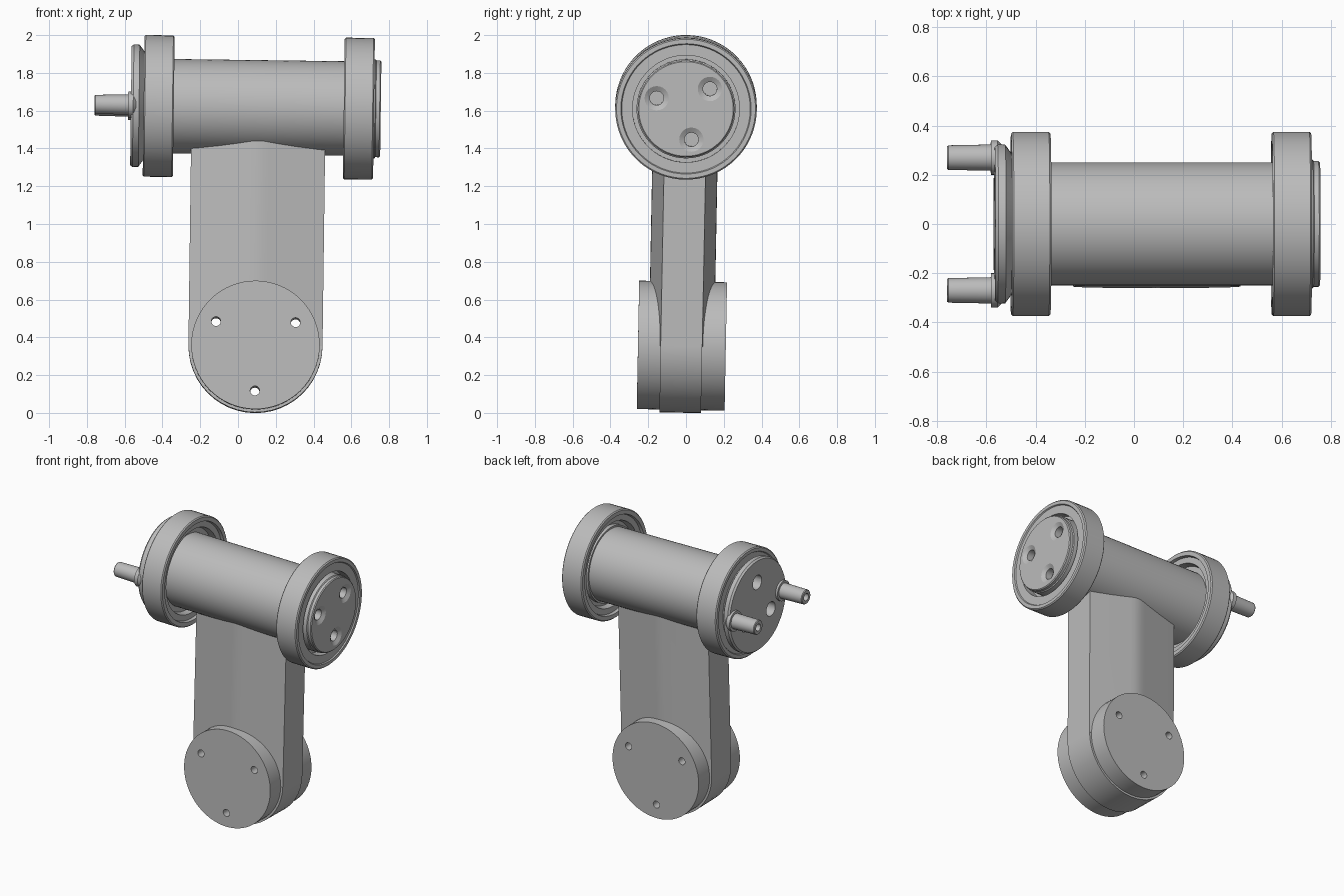
import bpy, bmesh
from math import radians, cos, sin, pi
from mathutils import Matrix, Vector

if "Cube" in bpy.data.objects:
    bpy.data.objects.remove(bpy.data.objects["Cube"])

# One grey metal for everything
metal = bpy.data.materials.new("grey_metal")
metal.use_nodes = True
GREY = (0.5, 0.5, 0.5, 1)
metal.diffuse_color = GREY
metal.node_tree.nodes["Principled BSDF"].inputs["Base Color"].default_value = GREY

# Parts are built around the barrel centre, then leaned slightly as a whole
LEAN = (Matrix.Translation((0, 0, 1.619)) @ Matrix.Rotation(radians(0.75), 4, 'Y')
        @ Matrix.Rotation(radians(-1.1), 4, 'X'))
LEG_X, FOOT_Z, FOOT_R = 0.109, -1.262, 0.355
parts = []


def finish(name, bm, cutter=False):
    bmesh.ops.remove_doubles(bm, verts=bm.verts, dist=1e-5)
    bmesh.ops.recalc_face_normals(bm, faces=bm.faces)
    mesh = bpy.data.meshes.new(name)
    bm.to_mesh(mesh)
    bm.free()
    mesh.materials.append(metal)
    obj = bpy.data.objects.new(name, mesh)
    bpy.context.collection.objects.link(obj)
    obj.matrix_world = LEAN
    if cutter:
        obj.hide_render = True
    else:
        parts.append(obj)
    return obj


def lathe(name, profile, centre=(0, 0, 0), axis='X', steps=64, closed=False, cutter=False):
    """Turn (position, radius) points about an axis through centre."""
    along = Vector((1, 0, 0)) if axis == 'X' else Vector((0, 1, 0))
    out = Vector((0, 0, 1))
    bm = bmesh.new()
    verts = [bm.verts.new(Vector(centre) + along * p + out * r) for p, r in profile]
    pairs = list(zip(verts, verts[1:]))
    if closed:
        pairs.append((verts[-1], verts[0]))
    edges = [bm.edges.new(pair) for pair in pairs]
    bmesh.ops.spin(bm, geom=verts + edges, cent=centre, axis=along,
                   angle=2 * pi, steps=steps)
    return finish(name, bm, cutter)


def rod(name, start, end, radius, **options):
    return lathe(name, [(start, 0), (start, radius), (end, radius), (end, 0)], **options)


def cut(targets, cutters):
    for target in targets:
        bpy.context.view_layer.objects.active = target
        for tool in cutters:
            mod = target.modifiers.new("hole", 'BOOLEAN')
            mod.operation = 'DIFFERENCE'
            mod.solver = 'EXACT'
            mod.object = tool
            bpy.ops.object.modifier_apply(modifier=mod.name)
    for tool in cutters:
        bpy.data.objects.remove(tool)


def circle_of_three(radius, first_deg):
    angles = [radians(first_deg + 120 * i) for i in range(3)]
    return [(radius * cos(a), radius * sin(a)) for a in angles]


# Barrel and its two stepped, grooved flanges
rod("barrel", -0.48, 0.6, 0.25)
ring = [(0, .368), (.007, .375), (.153, .375), (.16, .368), (.16, .345), (.152, .34),
        (.152, .283), (.09, .283), (.09, .24), (.06, .24), (.06, .285), (.02, .295),
        (.02, .335), (0, .34)]
for name, x, side in (("right_flange", -0.34, -1), ("left_flange", 0.56, 1)):
    lathe(name, [(x + side * p, r) for p, r in ring], steps=72, closed=True)

# End cap with three countersunk holes
cap = lathe("end_cap", [(.59, 0), (.59, .262), (.725, .262), (.73, .256), (.75, .256),
                        (.756, .25), (.756, 0)])
sink = [(.61, 0), (.61, .037), (.74, .037), (.757, .066), (.78, .066), (.78, 0)]
cut([cap], [lathe("cap_hole", sink, centre=(0, y, z), steps=24, cutter=True)
            for y, z in circle_of_three(0.165, 41)])

# Tapered drive plate with three plain holes
plate = lathe("drive_plate", [(-.46, 0), (-.46, .28), (-.5, .29), (-.524, .323),
                              (-.555, .325), (-.567, .315), (-.567, 0)])
cut([plate], [rod("plate_hole", -0.6, -0.49, 0.05, centre=(0, y, z), steps=24, cutter=True)
              for y, z in circle_of_three(0.165, 90)])

# Two hollow-tipped pins with collars
for name, side in (("back", 1), ("front", -1)):
    spot = (0, side * 0.27, 0)
    lathe(name + "_pin", [(-.54, 0), (-.54, .054), (-.755, .05), (-.76, .046),
                          (-.76, .025), (-.7, .025), (-.7, 0)], centre=spot, steps=32)
    lathe(name + "_pin_collar", [(-.525, 0), (-.525, .04), (-.555, .07), (-.582, .07),
                                 (-.582, 0)], centre=spot, steps=32)

# Leg: a ridged slab running up into the barrel
bm = bmesh.new()
half = [(-.355, .11), (-.06, .166), (-.03, .171), (0, .173), (.03, .171), (.06, .166), (.355, .11)]
outline = half + [(x, -y) for x, y in reversed(half)]
base = bm.faces.new([bm.verts.new((LEG_X + x, y, FOOT_Z)) for x, y in outline])
top = bmesh.ops.extrude_face_region(bm, geom=[base])
bmesh.ops.translate(bm, vec=(0, 0, -FOOT_Z - 0.1),
                    verts=[v for v in top["geom"] if isinstance(v, bmesh.types.BMVert)])
leg = finish("leg", bm)

# Rounded foot with a thick disc on each side, drilled right through
hub = (LEG_X, 0, FOOT_Z)
foot = rod("leg_foot", -0.11, 0.11, FOOT_R, centre=hub, axis='Y', steps=48)
discs = [rod("front_disc", -0.23, -0.09, 0.34, centre=hub, axis='Y'),
         rod("back_disc", 0.09, 0.235, 0.34, centre=hub, axis='Y')]
cut([leg, foot] + discs,
    [rod("bolt_hole", -0.4, 0.4, 0.025, centre=(LEG_X + x, 0, FOOT_Z + z), axis='Y',
         steps=20, cutter=True) for x, z in circle_of_three(0.243, 30)])

# Smooth round surfaces, crisp edges
bpy.ops.object.select_all(action='DESELECT')
for part in parts:
    part.select_set(True)
bpy.context.view_layer.objects.active = parts[0]
bpy.ops.object.shade_smooth_by_angle(angle=radians(25))
